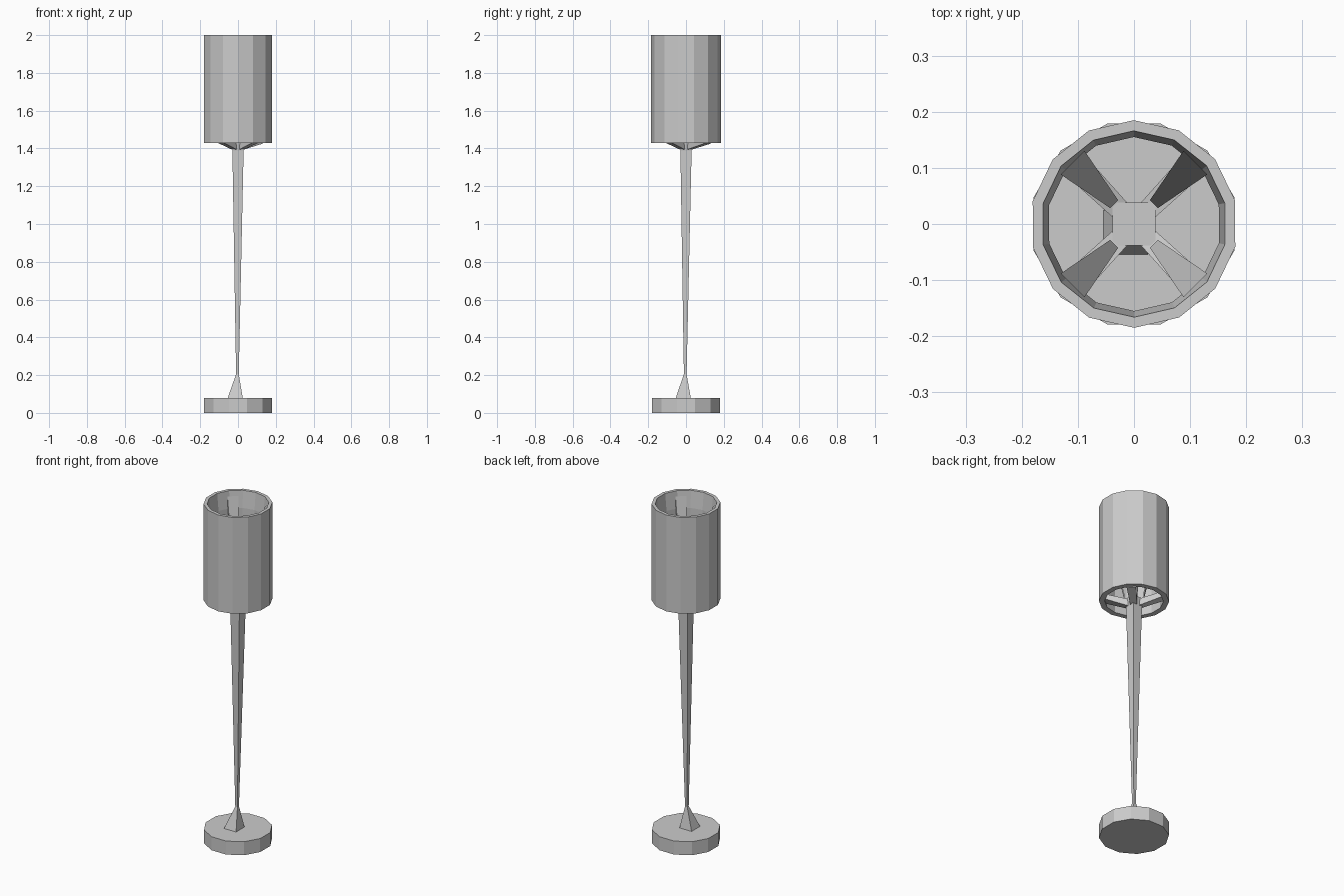
import bpy, bmesh, math
from mathutils import Vector

if "Cube" in bpy.data.objects:
    bpy.data.objects.remove(bpy.data.objects["Cube"])


def lathe(name, profile, sides, turn=0.0, closed=False, shift=None):
    """Faceted body from (radius, z) points; open ends are capped unless closed."""
    bm = bmesh.new()
    rings = []
    for i, (r, z) in enumerate(profile):
        dx, dy = shift[i] if shift else (0, 0)
        rings.append([bm.verts.new((r * math.cos(turn + math.tau * k / sides) + dx,
                                    r * math.sin(turn + math.tau * k / sides) + dy, z))
                      for k in range(sides)])
    pairs = list(zip(rings, rings[1:]))
    if closed:
        pairs.append((rings[-1], rings[0]))
    for a, b in pairs:
        for k in range(sides):
            n = (k + 1) % sides
            bm.faces.new((a[k], a[n], b[n], b[k]))
    if not closed:
        bm.faces.new(rings[0][::-1])
        bm.faces.new(rings[-1])
    return finish(name, bm)


def finish(name, bm):
    bmesh.ops.recalc_face_normals(bm, faces=bm.faces)
    mesh = bpy.data.meshes.new(name)
    bm.to_mesh(mesh)
    bm.free()
    obj = bpy.data.objects.new(name, mesh)
    bpy.context.collection.objects.link(obj)
    return obj


def arm(name, angle, start, end, w0, w1, t0, t1):
    """Tapered bar running from start to end, both (radius, z), at an angle."""
    out = Vector((math.cos(angle), math.sin(angle), 0))
    side = Vector((-out.y, out.x, 0))
    bm = bmesh.new()
    ends = []
    for (r, z), w, t in ((start, w0, t0), (end, w1, t1)):
        c = out * r + Vector((0, 0, z))
        ends.append([bm.verts.new(c + side * s * w + Vector((0, 0, h * t)))
                     for s, h in ((-1, 0), (1, 0), (1, 1), (-1, 1))])
    a, b = ends
    for k in range(4):
        n = (k + 1) % 4
        bm.faces.new((a[k], a[n], b[n], b[k]))
    bm.faces.new(a[::-1])
    bm.faces.new(b)
    return finish(name, bm)


# Round foot
lathe("base", [(0.185, 0.0), (0.185, 0.08)], 12, math.radians(15))

# Square stem: flared foot, thin ankle, widening to the collar
lathe("stem", [(0.058, 0.075), (0.010, 0.205), (0.042, 1.39), (0.054, 1.44)], 4,
      math.pi / 4, shift=[(-0.015, -0.015), (-0.003, -0.004), (0, 0), (0, 0)])

# Open thick-walled shade
lathe("shade", [(0.185, 1.43), (0.185, 2.0), (0.166, 2.0), (0.155, 1.90), (0.155, 1.43)],
      14, math.radians(13), closed=True)

# Diagonal brackets: low ones hold the shade, tall ones brace it inside
for i in range(4):
    a = math.pi / 4 + i * math.pi / 2
    low = 1.425 if i == 0 else 1.44
    arm(f"lower_bracket_{i}", a, (0.03, 1.395), (0.158, low), 0.018, 0.025, 0.04, 0.03)
    arm(f"inner_brace_{i}", a, (0.05, 1.44), (0.155, 1.92), 0.010, 0.030, 0.03, 0.05)
